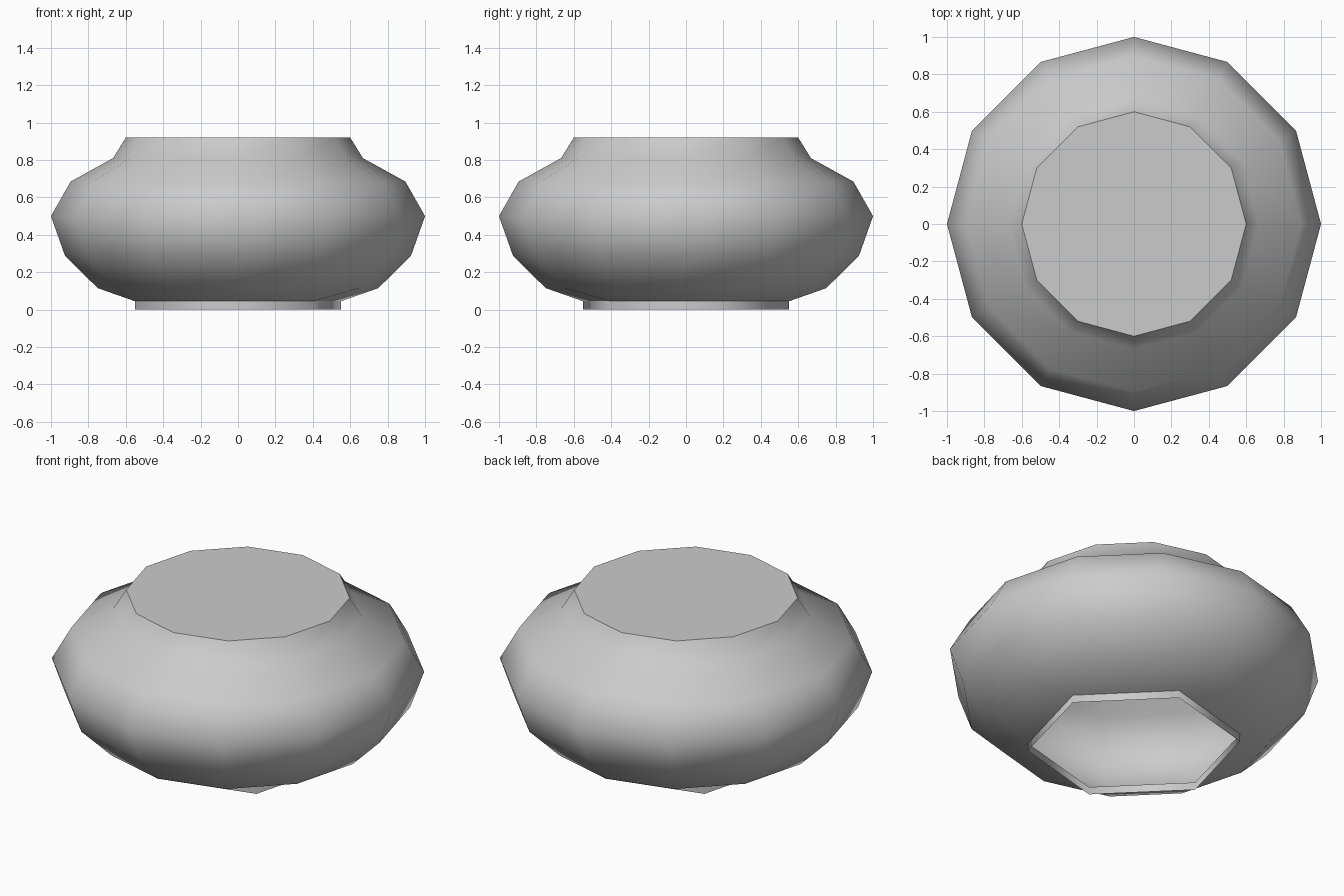
import bpy, bmesh, math

old = bpy.data.objects.get("Cube")
if old:
    bpy.data.objects.remove(old, do_unlink=True)

# One plain grey material
grey = bpy.data.materials.new("plain_grey")
grey.use_nodes = True
grey.diffuse_color = (0.6, 0.6, 0.6, 1)
grey.node_tree.nodes["Principled BSDF"].inputs["Base Color"].default_value = (0.6, 0.6, 0.6, 1)

bm = bmesh.new()


def ring(radius, z, sides, start=0.0):
    angles = [start + math.tau * i / sides for i in range(sides)]
    return [bm.verts.new((radius * math.cos(a), radius * math.sin(a), z)) for a in angles]


def bridge(low, high):
    n = len(low)
    for i in range(n):
        j = (i + 1) % n
        bm.faces.new((low[i], low[j], high[j], high[i]))


def sharpen(loop):
    for i, v in enumerate(loop):
        bm.edges.get((v, loop[(i + 1) % len(loop)])).smooth = False


# Twelve-sided bowl wall, from the belly bottom up to the rim
profile = [(0.75, 0.115), (0.925, 0.288), (1.0, 0.5), (0.895, 0.685), (0.668, 0.81), (0.6, 0.92)]
wall = [ring(r, z, 12) for r, z in profile]
for low, high in zip(wall, wall[1:]):
    bridge(low, high)

# Flat lid
bm.faces.new(wall[-1])

# Six-sided foot, open underneath
foot_low, foot_high = (ring(0.57, z, 6, math.radians(15)) for z in (0, 0.045))
bridge(foot_low, foot_high)

# Underside joining six sides to twelve: triangles and quads in turn
belly = wall[0]
for k, v in enumerate(foot_high):
    a, b, c = (belly[(2 * k + s) % 12] for s in range(3))
    bm.faces.new((v, a, b)[::1])
    bm.faces.new((v, foot_high[(k + 1) % 6], c, b))

bmesh.ops.recalc_face_normals(bm, faces=bm.faces[:])
for f in bm.faces:
    f.smooth = True
sharpen(wall[-1])
sharpen(foot_high)

mesh = bpy.data.meshes.new("bowl")
bm.to_mesh(mesh)
bm.free()
mesh.materials.append(grey)
bowl = bpy.data.objects.new("bowl", mesh)
bpy.context.collection.objects.link(bowl)
